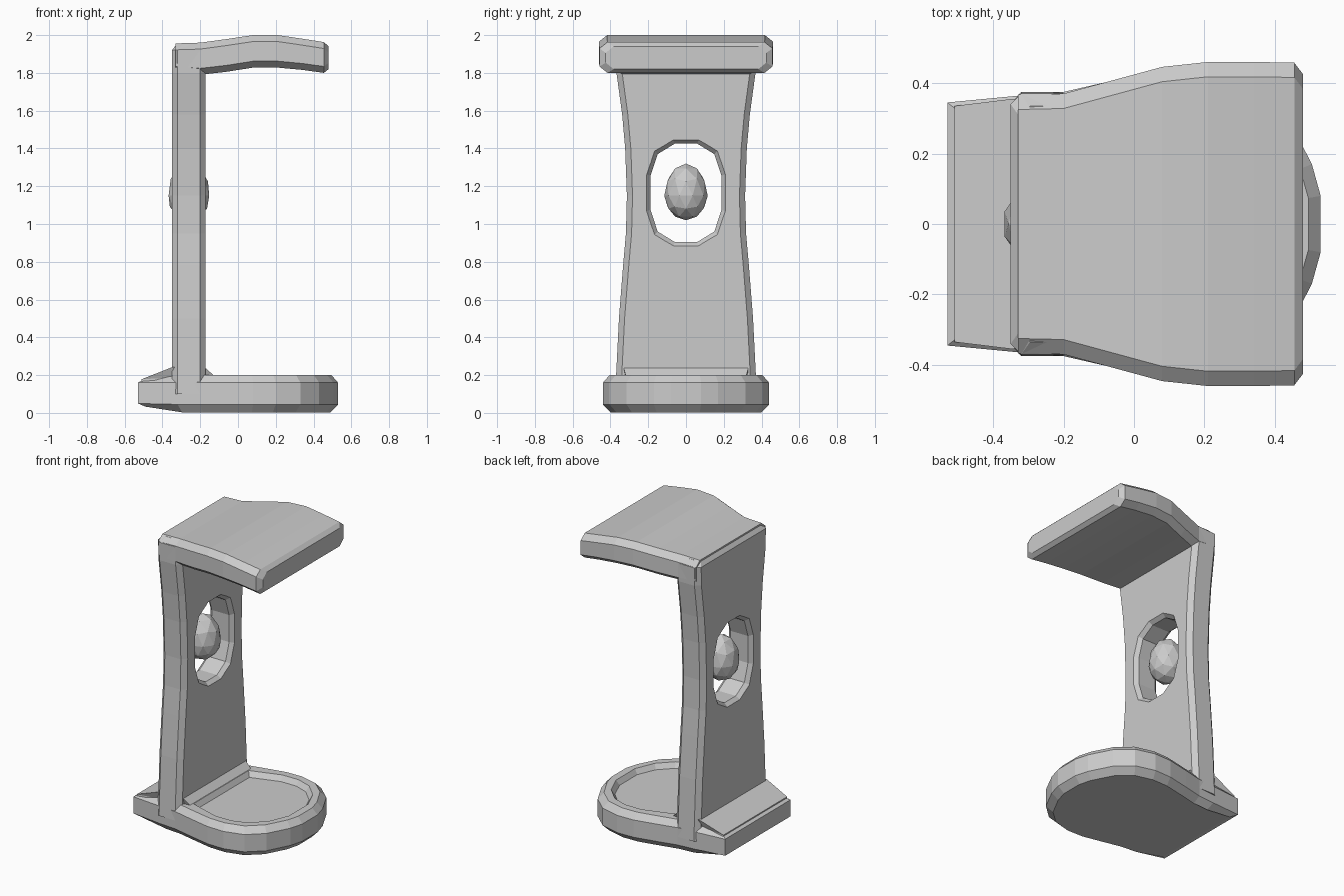
import bpy, bmesh

if "Cube" in bpy.data.objects:
    bpy.data.objects.remove(bpy.data.objects["Cube"])

def loft(name, rings):
    """Skin a list of equal-length closed rings and cap both ends."""
    bm = bmesh.new()
    vs = [[bm.verts.new(p) for p in r] for r in rings]
    n = len(rings[0])
    for a, b in zip(vs, vs[1:]):
        for i in range(n):
            j = (i + 1) % n
            bm.faces.new((a[i], a[j], b[j], b[i]))
    bm.faces.new(vs[0])
    bm.faces.new(vs[-1])
    bmesh.ops.recalc_face_normals(bm, faces=bm.faces)
    me = bpy.data.meshes.new(name)
    bm.to_mesh(me)
    bm.free()
    ob = bpy.data.objects.new(name, me)
    bpy.context.collection.objects.link(ob)
    return ob

def chamfered(a0, a1, b0, b1, c, d):
    """Octagonal section: rectangle a0..a1 by b0..b1 with cut corners."""
    return [(a0 + c, b0), (a1 - c, b0), (a1, b0 + d), (a1, b1 - d),
            (a1 - c, b1), (a0 + c, b1), (a0, b1 - d), (a0, b0 + d)]

def cut(target, cutter):
    m = target.modifiers.new("cut", 'BOOLEAN')
    m.operation, m.solver, m.object = 'DIFFERENCE', 'EXACT', cutter
    bpy.context.view_layer.objects.active = target
    bpy.ops.object.modifier_apply(modifier=m.name)
    bpy.data.objects.remove(cutter)

def mirrored(half):
    return half + [(x, -y) for x, y in reversed(half)]

# Base: rounded front, straight back, chamfered rims
outline = mirrored([(-.53, .345), (-.32, .365), (-.2, .375), (-.07, .405), (.08, .437), (.2, .44),
                    (.33, .405), (.43, .315), (.505, .17), (.53, .08)])

def base_ring(inset, z, back_z):
    ring = []
    for x, y in outline:
        ring.append((x * (1 - inset / .53), y * (1 - inset / .44), back_z if x < -.5 else z))
    return ring

base = loft("base", [base_ring(.04, .003, .033), base_ring(0, .045, .05),
                     base_ring(0, .16, .16), base_ring(.035, .2, .178)])

# Shallow dish in the base
dish = mirrored([(-.125, .29), (.08, .355), (.2, .355), (.3, .32), (.39, .23), (.445, .1)])

def dish_ring(s, z):
    return [(.16 + (x - .16) * s, y * s, z) for x, y in dish]

cut(base, loft("dish_cutter", [dish_ring(.93, .167), dish_ring(1, .2), dish_ring(1.03, .25)]))

# Sloped foot blending the post into the base
loft("post_foot", [
    [(x, y, z) for x, y, z in ((-.51, -.335, .14), (-.12, -.325, .14), (-.12, .325, .14), (-.51, .335, .14))],
    [(x, y, z) for x, y, z in ((-.51, -.335, .178), (-.13, -.32, .2), (-.13, .32, .2), (-.51, .335, .178))],
    [(x, y, z) for x, y, z in ((-.347, -.355, .243), (-.175, -.33, .24), (-.175, .33, .24), (-.347, .355, .243))]])

# Waisted upright post with bevelled corners
def post_ring(z, w, inset=0):
    return [(x, y, z) for x, y in chamfered(-.35 + inset, -.172 - inset, -w, w, .03, .03)]

post = loft("post", [post_ring(z, w) for z, w in (
    (.1, .375), (.24, .368), (.5, .355), (.78, .333), (.95, .318), (1.15, .313),
    (1.4, .322), (1.58, .338), (1.8, .368), (1.92, .37))] + [post_ring(1.952, .335, .025)])

# Oval window with flared rims
oval = [(.06, .26), (.15, .205), (.188, .09), (.188, -.09), (.15, -.205), (.06, -.26)]
oval += [(-y, z) for y, z in reversed(oval)]

def window_ring(x, grow):
    return [(x, y * (1 + grow / .19), 1.165 + z * (1 + grow / .26)) for y, z in oval]

cut(post, loft("window_cutter", [window_ring(-.38, .045), window_ring(-.325, 0),
                                 window_ring(-.197, 0), window_ring(-.142, .045)]))

# Arched top rest, wider toward the front edge
def rest_ring(x, w, z0, z1):
    return [(x, y, z) for y, z in chamfered(-w, w, z0, z1, .042, .034)]

loft("top_rest", [rest_ring(*s) for s in (
    (-.33, .367, 1.8, 1.956), (-.2, .37, 1.79, 1.96), (-.06, .408, 1.806, 1.979),
    (.08, .446, 1.828, 2.0), (.21, .46, 1.828, 2.0), (.34, .46, 1.816, 1.981),
    (.455, .458, 1.8, 1.963), (.48, .425, 1.82, 1.94))])

# Faceted egg floating in the window
bpy.ops.mesh.primitive_ico_sphere_add(subdivisions=2, radius=1, location=(-.26, 0, 1.15))
egg = bpy.context.object
egg.name = "egg"
for v in egg.data.vertices:
    v.co.x *= .113
    v.co.y *= .115
    v.co.z *= .17 if v.co.z > 0 else .13
